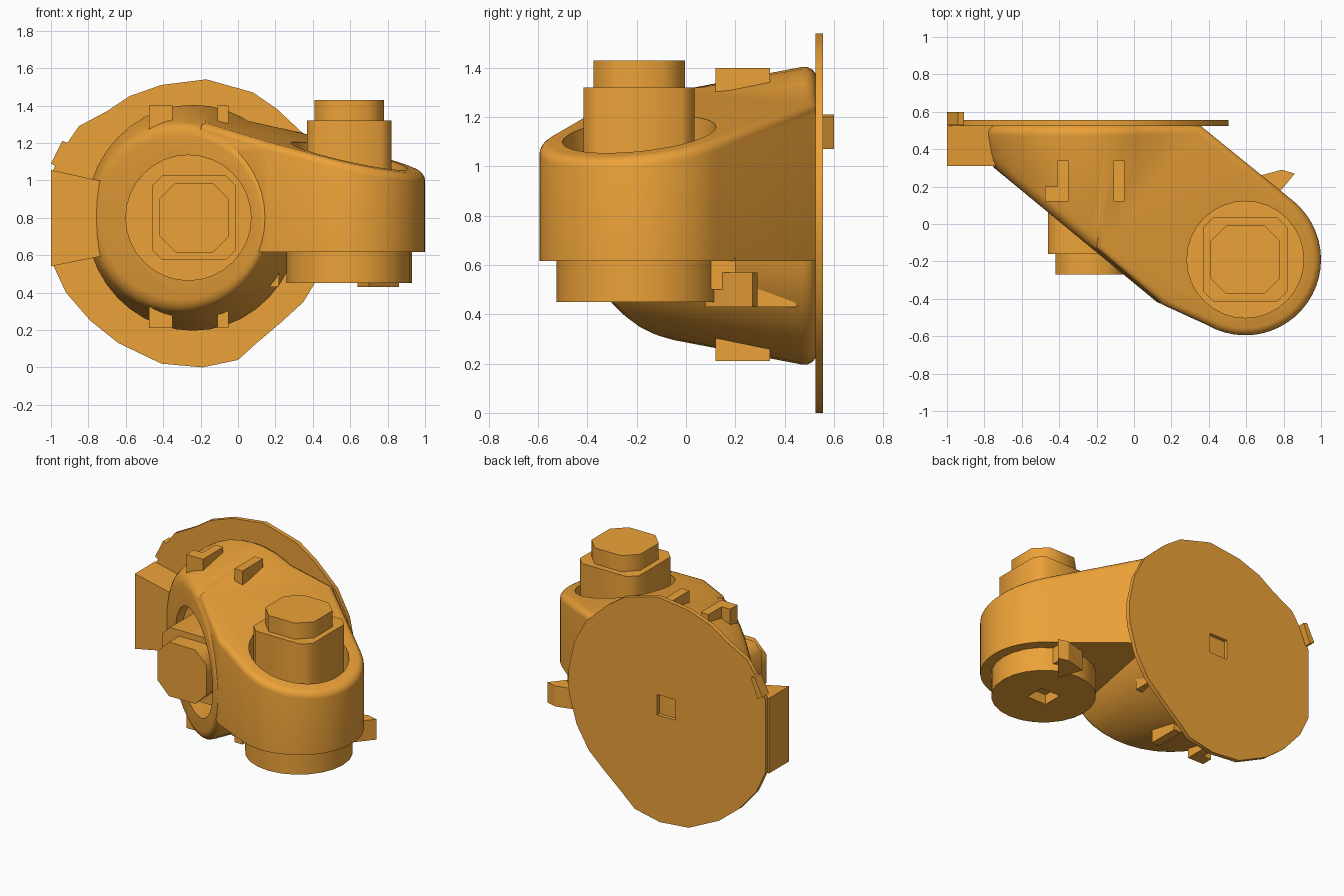
import bpy, bmesh, math
from mathutils import Vector

if "Cube" in bpy.data.objects:
    bpy.data.objects.remove(bpy.data.objects["Cube"])

orange = bpy.data.materials.new("orange")
orange.diffuse_color = (0.84, 0.36, 0.04, 1)
orange.use_nodes = True
orange.node_tree.nodes["Principled BSDF"].inputs["Base Color"].default_value = orange.diffuse_color
CX, CZ = -0.24, 0.80      # axis of the front-facing socket
AX, AY = 0.595, -0.19     # axis of the upward-facing socket


def finish(name, bm, smooth=35):
    bmesh.ops.recalc_face_normals(bm, faces=bm.faces)
    me = bpy.data.meshes.new(name)
    bm.to_mesh(me)
    bm.free()
    ob = bpy.data.objects.new(name, me)
    bpy.context.collection.objects.link(ob)
    me.materials.append(orange)
    if smooth:
        shade(ob, smooth)
    return ob


def activate(ob):
    bpy.ops.object.select_all(action='DESELECT')
    ob.select_set(True)
    bpy.context.view_layer.objects.active = ob


def shade(ob, angle):
    activate(ob)
    bpy.ops.object.shade_smooth_by_angle(angle=math.radians(angle))


def loft(rings):
    bm = bmesh.new()
    rows = [[bm.verts.new(p) for p in r] for r in rings]
    n = len(rows[0])
    for a, b in zip(rows, rows[1:]):
        for i in range(n):
            bm.faces.new((a[i], a[(i + 1) % n], b[(i + 1) % n], b[i]))
    bm.faces.new(rows[0])
    bm.faces.new(rows[-1])
    return bm


def circle(r, n=32):
    return [(r * math.cos(2 * math.pi * i / n), r * math.sin(2 * math.pi * i / n)) for i in range(n)]


def octagon(h, c):
    return [(h, c - h), (h, h - c), (h - c, h), (c - h, h),
            (-h, h - c), (-h, c - h), (c - h, -h), (h - c, -h)]


def along_z(pts, z, cx=AX, cy=AY):
    return [(cx + u, cy + v, z) for u, v in pts]


def along_y(pts, y, cx=CX, cz=CZ):
    return [(cx + u, y, cz + v) for u, v in pts]


def box(name, x0, x1, y0, y1, z0, z1):
    q = [(x0, y0), (x1, y0), (x1, y1), (x0, y1)]
    return finish(name, loft([[(x, y, z) for x, y in q] for z in (z0, z1)]), 0)


def modify(ob, kind, **kw):
    m = ob.modifiers.new(kind.lower(), kind)
    for k, v in kw.items():
        setattr(m, k, v)
    activate(ob)
    bpy.ops.object.modifier_apply(modifier=m.name)


def boolean(ob, other, op):
    modify(ob, 'BOOLEAN', object=other, operation=op, solver='EXACT')
    bpy.data.objects.remove(other)


def round_edges(ob, width, angle):
    modify(ob, 'BEVEL', width=width, segments=4, limit_method='ANGLE', angle_limit=math.radians(angle))


# Housing: tapered drum cut off by a slanted front face
drum = loft([along_y([(0.95 * u, v) for u, v in circle(r, 40)], y) for r, y in ((0.615, 0.53), (0.40, -0.60))])
bmesh.ops.bisect_plane(drum, geom=drum.verts[:] + drum.edges[:] + drum.faces[:],
                       plane_co=(-0.76, 0.31, 0.8), plane_no=(-0.75, -0.91, 0), clear_outer=True)
bmesh.ops.holes_fill(drum, edges=[e for e in drum.edges if e.is_boundary])
housing = finish("housing", drum, 0)
round_edges(housing, 0.06, 32)

# Arm: rounded lobe around the upward socket, sloping down to the right
arc = [math.radians(50 - 170 * i / 24) for i in range(25)]
plan = [(0.35, 0.53)] + [(AX + 0.405 * math.cos(a), AY + 0.405 * math.sin(a)) for a in arc]
plan += [(0.15, -0.43), (-0.20, -0.13), (-0.20, 0.53)]
arm = finish("arm", loft([[(x, y, 0.617) for x, y in plan],
                          [(x, y, 1.28 - 0.22 * x + 0.10 * y) for x, y in plan]]), 0)
bm = bmesh.new()
bm.from_mesh(arm.data)
rim = [e for e in bm.edges if all(v.co.z > 0.8 for v in e.verts)]
bmesh.ops.bevel(bm, geom=rim, offset=0.04, segments=4, profile=0.5, affect='EDGES')
bm.to_mesh(arm.data)
bm.free()
boolean(housing, arm, 'UNION')

# Sockets
boolean(housing, finish("front_cut", loft([along_y(circle(0.335), y, -0.265) for y in (0.25, -0.8)]), 0), 'DIFFERENCE')
boolean(housing, finish("top_cut", loft([along_z(circle(0.312), z) for z in (0.9, 1.6)]), 0), 'DIFFERENCE')
shade(housing, 35)

# Stepped posts in both sockets
steps = [(0.225, 0.055, 0.0), (0.225, 0.055, 1.0), (0.185, 0.085, 1.0), (0.185, 0.085, 1.25)]


def post(name, place, start, shoulder, tip):
    levels = (start, shoulder, shoulder, tip)
    finish(name, loft([place(octagon(h, c), t) for (h, c, _), t in zip(steps, levels)]), 50)


post("top_post", along_z, 0.85, 1.32, 1.43)
post("front_post", lambda p, t: along_y(p, t, -0.235, 0.80), 0.30, -0.16, -0.27)

# Flange under the arm with a square recess
flange = finish("lower_flange", loft([along_z(circle(0.335, 24), z) for z in (0.45, 0.63)]), 0)
boolean(flange, box("cut", 0.52, 0.67, -0.26, -0.12, 0.40, 0.52), 'DIFFERENCE')
shade(flange, 35)

# Back plate with uneven rim and a square recess
outline = [(-0.99, 0.55), (-0.92, 0.40), (-0.79, 0.25), (-0.64, 0.13), (-0.41, 0.02), (-0.19, 0.0),
           (0.0, 0.04), (0.10, 0.13), (0.23, 0.24), (0.35, 0.35), (0.44, 0.50), (0.50, 0.70),
           (0.505, 0.85), (0.46, 1.06), (0.37, 1.23), (0.21, 1.38), (0.08, 1.47), (-0.17, 1.54),
           (-0.41, 1.51), (-0.58, 1.45), (-0.70, 1.37), (-0.85, 1.29), (-0.92, 1.19), (-0.99, 1.05)]
plate = finish("back_plate", loft([[(x, y, z) for x, z in outline] for y in (0.525, 0.555)]), 0)
boolean(plate, box("cut", -0.31, -0.17, 0.50, 0.60, 0.73, 0.87), 'DIFFERENCE')
shade(plate, 35)

# Side block on the left
finish("side_block", loft([[(x, y, z) for y, z in ((0.31, lo), (0.53, lo), (0.53, hi), (0.31, hi))]
                           for x, lo, hi in ((-1.0, 0.54, 1.055), (-0.70, 0.60, 0.99))]), 0)

# Lugs above and below the drum
for label, s in (("top", 1), ("bottom", -1)):
    z0, z1 = sorted((0.805 + s * 0.40, 0.805 + s * 0.595))
    box(label + "_lug_left", -0.41, -0.35, 0.12, 0.34, z0, z1)
    box(label + "_lug_foot", -0.475, -0.41, 0.12, 0.20, z0, z1)
    box(label + "_lug_right", -0.11, -0.05, 0.12, 0.34, z0, z1)

# Small ear on the plate, fin by the flange and block under the arm
ear = [(-1.0, 1.09), (-0.965, 1.07), (-0.91, 1.20), (-0.94, 1.21)]
finish("plate_ear", loft([[(x, y, z) for x, z in ear] for y in (0.53, 0.60)]), 0)
fin = [(0.64, 0.25), (0.79, 0.29), (0.86, 0.27), (0.77, 0.16), (0.70, 0.08)]
finish("flange_fin", loft([[(x, y, z) for x, y in fin] for z in (0.43, 0.57)]), 0)
box("flange_tab", 0.60, 0.76, 0.05, 0.20, 0.50, 0.63)
box("under_block", 0.13, 0.22, 0.28, 0.45, 0.43, 0.64)
